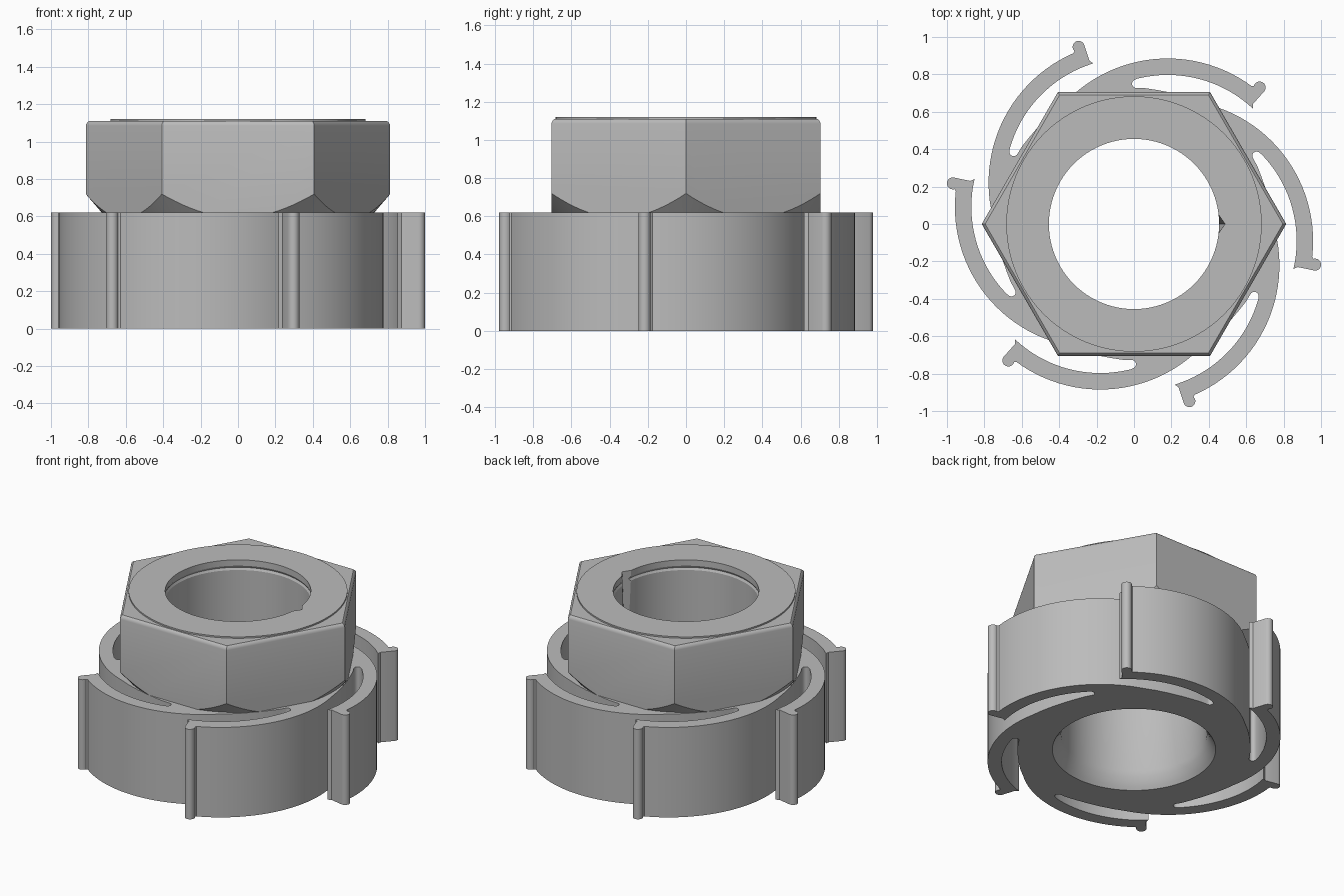
import bpy, bmesh, math
from mathutils import Vector, Matrix

cube = bpy.data.objects.get("Cube")
if cube:
    bpy.data.objects.remove(cube, do_unlink=True)

grey = bpy.data.materials.new("plain_grey")
grey.use_nodes = True
grey.diffuse_color = (0.5, 0.5, 0.5, 1)
grey.node_tree.nodes["Principled BSDF"].inputs["Base Color"].default_value = (0.5, 0.5, 0.5, 1)


def make_object(name, bm):
    bmesh.ops.recalc_face_normals(bm, faces=bm.faces[:])
    mesh = bpy.data.meshes.new(name)
    bm.to_mesh(mesh)
    bm.free()
    obj = bpy.data.objects.new(name, mesh)
    bpy.context.collection.objects.link(obj)
    mesh.materials.append(grey)
    return obj


def lathe(name, profile, sides):
    """Solid of revolution, closed by a flat cap at each end of the profile."""
    bm = bmesh.new()
    angles = [math.tau * i / sides for i in range(sides)]
    rings = [[bm.verts.new((r * math.cos(a), r * math.sin(a), z)) for a in angles]
             for r, z in profile]
    for low, high in zip(rings, rings[1:]):
        for i in range(sides):
            j = (i + 1) % sides
            bm.faces.new((low[i], low[j], high[j], high[i]))
    bm.faces.new(rings[0])
    bm.faces.new(rings[-1])
    return make_object(name, bm)


def prism(name, outline, z0, z1, lean=0):
    """Upright extrusion; lean shifts the top along x."""
    bm = bmesh.new()
    low = [bm.verts.new((x, y, z0)) for x, y in outline]
    high = [bm.verts.new((x + lean, y, z1)) for x, y in outline]
    bm.faces.new(low)
    bm.faces.new(high)
    for i in range(len(low)):
        j = (i + 1) % len(low)
        bm.faces.new((low[i], low[j], high[j], high[i]))
    return make_object(name, bm)


def arc(cx, cy, r, start, end, steps):
    angles = [math.radians(start + (end - start) * i / steps) for i in range(steps + 1)]
    return [(cx + r * math.cos(a), cy + r * math.sin(a)) for a in angles]


def boolean(obj, cutter, operation):
    mod = obj.modifiers.new("cut", "BOOLEAN")
    mod.operation = operation
    mod.solver = "EXACT"
    mod.object = cutter
    bpy.context.view_layer.objects.active = obj
    bpy.ops.object.modifier_apply(modifier=mod.name)


# Spring arm: outer curve, rounded tip catch, inner curve, slot end, blend to next arm
arm = arc(0.18, 0.13, 0.755, 131, 53.5, 24)
arm += arc(0.672, 0.73, 0.032, 165, -35, 10)
arm += [(0.637, 0.643)]
arm += arc(0.18, 0.13, 0.667, 47, 104, 18)
arm += arc(0.012, 0.75, 0.023, 100, 265, 7)
arm += [(0.06, 0.726), (0.12, 0.717), (0.2, 0.702), (0.29, 0.68), (0.37, 0.655)]

# Collar: the arm outline repeated six times round the axis
outline = []
for k in range(6):
    turn = Matrix.Rotation(-math.radians(60 * k), 2)
    outline += [tuple(turn @ Vector(p)) for p in arm]
collar = prism("ratchet_collar", outline, 0, 0.62)

# Hexagonal head with a softened top edge and a conical lower chamfer
head = lathe("hex_head", [(0.814, 0.62), (0.814, 1.085), (0.811, 1.095),
                          (0.805, 1.103), (0.796, 1.11)], 6)
cone = lathe("chamfer_cone", [(0.711, 0.6), (1.227, 1.2)], 128)
boolean(head, cone, "INTERSECT")

# Raised round face on top
top_face = lathe("top_face", [(0.683, 1.1), (0.683, 1.12)], 96)

# Bore with a flared lower mouth, a fine relief groove and a tapering key notch
bore = lathe("bore_cutter", [(0.53, -0.05), (0.51, 0), (0.495, 0.02), (0.48, 0.045),
                             (0.467, 0.075), (0.455, 0.11), (0.455, 1.05),
                             (0.463, 1.065), (0.455, 1.08), (0.455, 1.2)], 96)
notch = prism("notch_cutter", [(0.40, 0.075), (0.40, -0.075), (0.452, 0)], 0.2, 1.13, 0.035)

parts = [collar, head, top_face]
for part in parts:
    boolean(part, bore, "DIFFERENCE")
    boolean(part, notch, "DIFFERENCE")
for helper in (cone, bore, notch):
    bpy.data.objects.remove(helper, do_unlink=True)

# Smooth curved walls, keep hard edges
bpy.ops.object.select_all(action="DESELECT")
for part in parts:
    part.select_set(True)
bpy.context.view_layer.objects.active = collar
bpy.ops.object.shade_smooth_by_angle(angle=math.radians(25))
